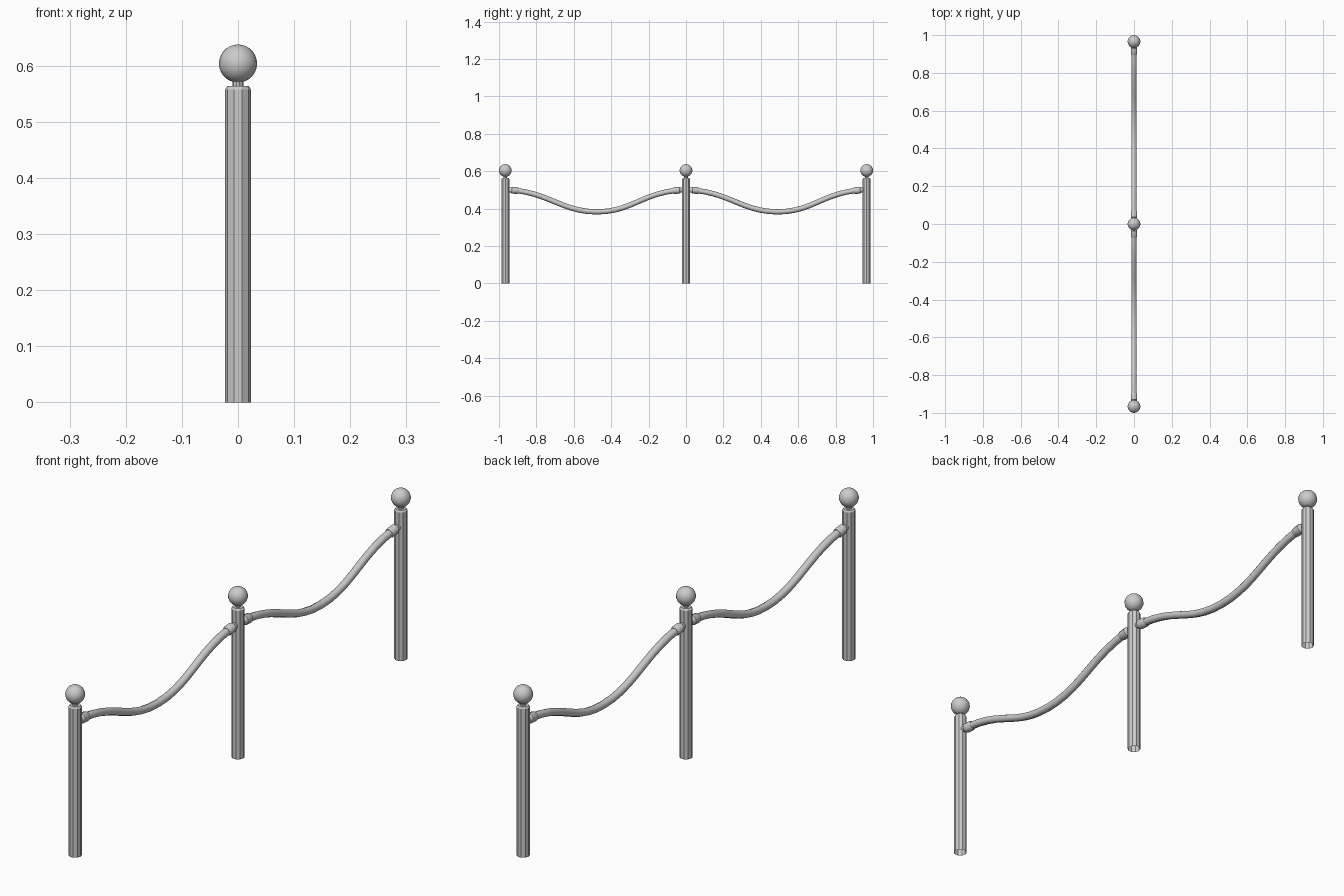
import bpy, bmesh, math
from mathutils import Vector, Matrix

if "Cube" in bpy.data.objects:
    bpy.data.objects.remove(bpy.data.objects["Cube"])

SPACING = 0.966


def finish(bm, name, angle):
    bmesh.ops.recalc_face_normals(bm, faces=bm.faces)
    me = bpy.data.meshes.new(name)
    bm.to_mesh(me)
    bm.free()
    ob = bpy.data.objects.new(name, me)
    bpy.context.collection.objects.link(ob)
    bpy.ops.object.select_all(action='DESELECT')
    ob.select_set(True)
    bpy.context.view_layer.objects.active = ob
    bpy.ops.object.shade_smooth_by_angle(angle=math.radians(angle))
    return ob


def lathe(name, profile, sides, matrix, angle=30):
    # stacks (radius, height) rings along local z
    bm = bmesh.new()
    rings = [[bm.verts.new((r * math.cos(2 * math.pi * i / sides),
                            r * math.sin(2 * math.pi * i / sides), h))
              for i in range(sides)] for r, h in profile]
    for a, b in zip(rings, rings[1:]):
        for i in range(sides):
            j = (i + 1) % sides
            bm.faces.new((a[i], a[j], b[j], b[i]))
    bm.transform(matrix)
    return finish(bm, name, angle)


def post(y):
    at = Matrix.Translation((0, y, 0))
    # open-bottomed ten-sided post with chamfered top and slim neck
    lathe("post", [(0.0228, 0), (0.0228, 0.558), (0.019, 0.564),
                   (0.010, 0.564), (0.010, 0.578)], 10, at)
    # ball finial
    bm = bmesh.new()
    bmesh.ops.create_uvsphere(bm, u_segments=20, v_segments=14, radius=0.034)
    bm.transform(Matrix.Translation((0, y, 0.604)))
    finish(bm, "ball_finial", 60)


def collar(y, side):
    # sleeve holding a rope end, drooping slightly away from the post
    aim = Vector((0, side, -0.09)).to_track_quat('Z', 'X').to_matrix().to_4x4()
    lathe("rope_collar", [(0.012, 0.016), (0.0135, 0.03), (0.018, 0.035),
                          (0.018, 0.065), (0.015, 0.070), (0.011, 0.070)],
          10, Matrix.Translation((0, y, 0.502)) @ aim, 40)


def rope(y):
    # sagging rope between two posts
    cu = bpy.data.curves.new("rope", 'CURVE')
    cu.dimensions = '3D'
    cu.bevel_depth = 0.0142
    cu.bevel_resolution = 2
    cu.resolution_u = 10
    sp = cu.splines.new('BEZIER')
    sp.bezier_points.add(2)
    pts = [((0.05, 0.498), (0.19, -0.02)), ((0.49, 0.383), (0.18, 0)),
           ((0.916, 0.498), (0.19, 0.02))]
    for bp, (p, h) in zip(sp.bezier_points, pts):
        bp.handle_left_type = bp.handle_right_type = 'FREE'
        bp.co = (0, y + p[0], p[1])
        bp.handle_left = (0, y + p[0] - h[0], p[1] - h[1])
        bp.handle_right = (0, y + p[0] + h[0], p[1] + h[1])
    ob = bpy.data.objects.new("rope", cu)
    bpy.context.collection.objects.link(ob)


for k in (-1, 0, 1):
    post(k * SPACING)
for k in (-1, 0):
    rope(k * SPACING)
    collar(k * SPACING, 1)
    collar((k + 1) * SPACING, -1)
